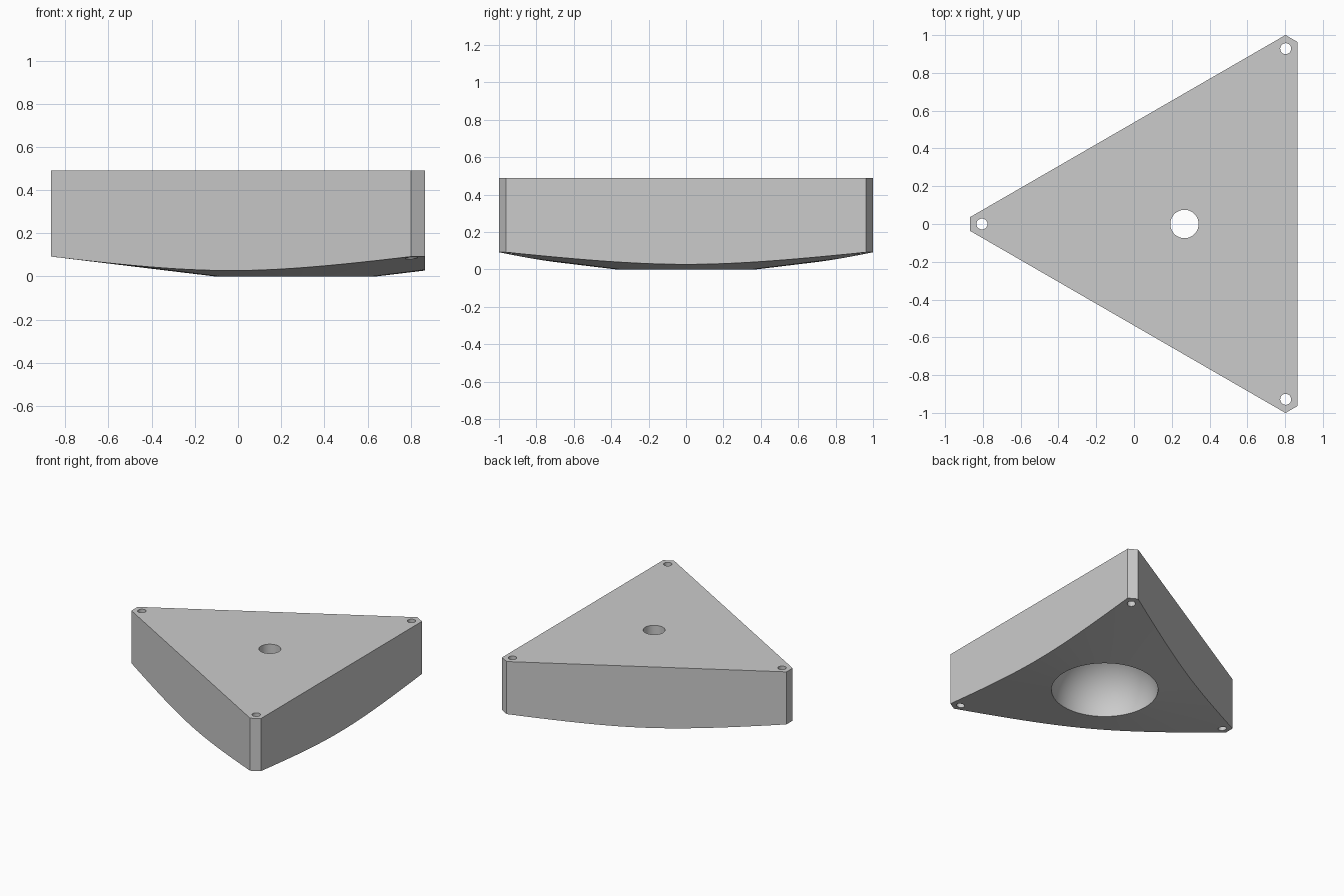
import bpy, bmesh
from math import sin, cos, pi, radians, asin
from mathutils import Matrix, Vector

cube = bpy.data.objects.get("Cube")
if cube:
    bpy.data.objects.remove(cube, do_unlink=True)

CENTRE = Vector((0.267, 0, 0))
HEIGHT = 0.49
BOWL = 0.372        # bowl radius
BORE = 0.075        # central hole radius
SLOPE = 0.121       # rise of the conical underside
SEGMENTS = 128

grey = bpy.data.materials.new("warm_grey")
grey.use_nodes = True
colour = (0.6, 0.6, 0.6, 1)
grey.diffuse_color = colour
grey.node_tree.nodes["Principled BSDF"].inputs["Base Color"].default_value = colour


def make_object(name, bm):
    bmesh.ops.recalc_face_normals(bm, faces=bm.faces)
    mesh = bpy.data.meshes.new(name)
    bm.to_mesh(mesh)
    bm.free()
    mesh.materials.append(grey)
    obj = bpy.data.objects.new(name, mesh)
    bpy.context.collection.objects.link(obj)
    return obj


def apply_boolean(obj, tool, operation):
    mod = obj.modifiers.new(operation.lower(), "BOOLEAN")
    mod.operation, mod.object, mod.solver = operation, tool, "EXACT"
    bpy.context.view_layer.objects.active = obj
    bpy.ops.object.modifier_apply(modifier=mod.name)
    bpy.data.objects.remove(tool, do_unlink=True)


# Triangular block with clipped corners
bm = bmesh.new()
outline = []
for i in range(3):
    turn = Matrix.Rotation(radians(180 + 120 * i), 3, "Z")
    for side in (-0.037, 0.037):
        outline.append(bm.verts.new(CENTRE + turn @ Vector((1.134, side, -0.1))))
base = bm.faces.new(outline)
extruded = bmesh.ops.extrude_face_region(bm, geom=[base])["geom"]
bmesh.ops.translate(bm, vec=(0, 0, HEIGHT + 0.1),
                    verts=[v for v in extruded if isinstance(v, bmesh.types.BMVert)])
body = make_object("triangular_body", bm)

# Turned shape: central bore, domed bowl and conical underside
start = asin(BORE / BOWL)
profile = [(BORE, 0.7)]
for i in range(33):
    a = start + (pi / 2 - start) * i / 32
    profile.append((BOWL * sin(a), BOWL * cos(a)))
profile += [(1.4, (1.4 - BOWL) * SLOPE), (1.4, 0.7)]
bm = bmesh.new()
rings = []
for s in range(SEGMENTS):
    a = 2 * pi * s / SEGMENTS
    rings.append([bm.verts.new(CENTRE + Vector((r * cos(a), r * sin(a), z)))
                  for r, z in profile])
for s in range(SEGMENTS):
    one, two = rings[s], rings[(s + 1) % SEGMENTS]
    for k in range(len(profile)):
        n = (k + 1) % len(profile)
        bm.faces.new((one[k], two[k], two[n], one[n]))
apply_boolean(body, make_object("turned_tool", bm), "INTERSECT")

# Screw holes at the corners
bm = bmesh.new()
for i in range(3):
    spot = CENTRE + Matrix.Rotation(radians(180 + 120 * i), 3, "Z") @ Vector((1.072, 0, 0.25))
    bmesh.ops.create_cone(bm, cap_ends=True, segments=32, radius1=0.029, radius2=0.029,
                          depth=1, matrix=Matrix.Translation(spot))
apply_boolean(body, make_object("drill_tool", bm), "DIFFERENCE")

bpy.ops.object.select_all(action="DESELECT")
body.select_set(True)
bpy.context.view_layer.objects.active = body
bpy.ops.object.shade_smooth_by_angle(angle=radians(30))
